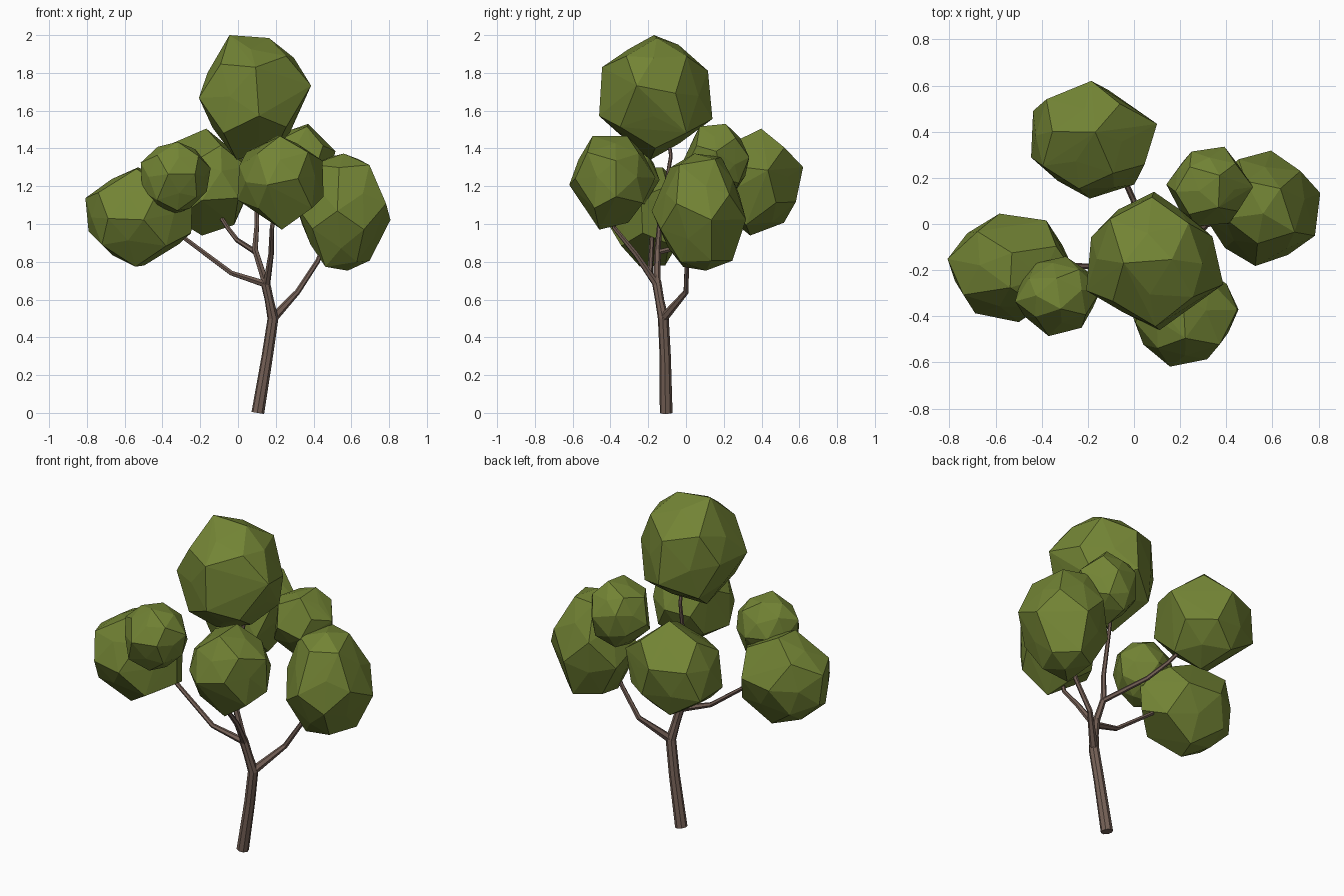
import bpy, bmesh, random
from mathutils import Vector, Euler

if "Cube" in bpy.data.objects:
    bpy.data.objects.remove(bpy.data.objects["Cube"])

random.seed(4)


def material(name, color):
    m = bpy.data.materials.new(name)
    m.diffuse_color = (*color, 1)
    m.use_nodes = True
    m.node_tree.nodes["Principled BSDF"].inputs["Base Color"].default_value = m.diffuse_color
    return m


LEAF = material("leaf_green", (0.17, 0.23, 0.035))
BARK = material("bark_brown", (0.18, 0.12, 0.095))


def limb(name, points, bevel_resolution):
    """Tapered faceted tube through (x, y, z, radius) points."""
    cu = bpy.data.curves.new(name, 'CURVE')
    cu.dimensions = '3D'
    cu.bevel_depth = 1.0
    cu.bevel_resolution = bevel_resolution
    cu.use_fill_caps = True
    sp = cu.splines.new('POLY')
    sp.points.add(len(points) - 1)
    for p, (x, y, z, r) in zip(sp.points, points):
        p.co = (x, y, z, 1)
        p.radius = r
    sp.use_smooth = False
    cu.materials.append(BARK)
    ob = bpy.data.objects.new(name, cu)
    bpy.context.collection.objects.link(ob)


# Base points of a raised dodecahedron
src = bmesh.new()
bmesh.ops.create_icosphere(src, subdivisions=1, radius=1)
BASE = [f.calc_center_median().normalized() for f in src.faces]
BASE += [v.co.normalized() * 0.89 for v in src.verts]
src.free()


def fitted_points():
    """Randomly turned and jittered base points, stretched to a -1..1 box."""
    rot = Euler([random.uniform(0, 6.28) for _ in range(3)]).to_matrix()
    pts = [rot @ (p + Vector([random.uniform(-0.07, 0.07) for _ in range(3)])) for p in BASE]
    lo = [min(p[i] for p in pts) for i in range(3)]
    hi = [max(p[i] for p in pts) for i in range(3)]
    return [Vector([(p[i] - lo[i]) / (hi[i] - lo[i]) * 2 - 1 for i in range(3)]) for p in pts]


def foliage(name, center, radii):
    """Irregular faceted ball filling the given half sizes without bulging corners."""
    pts = min((fitted_points() for _ in range(60)), key=lambda ps: sum(p.length for p in ps))
    bm = bmesh.new()
    for p in pts:
        bm.verts.new([p[i] * radii[i] for i in range(3)])
    bmesh.ops.convex_hull(bm, input=bm.verts)
    bmesh.ops.delete(bm, geom=[v for v in bm.verts if not v.link_faces], context='VERTS')
    bmesh.ops.recalc_face_normals(bm, faces=bm.faces)
    me = bpy.data.meshes.new(name)
    bm.to_mesh(me)
    bm.free()
    me.materials.append(LEAF)
    ob = bpy.data.objects.new(name, me)
    ob.location = center
    bpy.context.collection.objects.link(ob)


# Trunk
limb("trunk", [(0.105, -0.105, 0, 0.034), (0.155, -0.11, 0.3, 0.03),
               (0.185, -0.12, 0.5, 0.029), (0.165, -0.14, 0.6, 0.024),
               (0.145, -0.155, 0.69, 0.025), (0.138, -0.157, 0.73, 0.014)], 2)

# Branches
limb("branch_right", [(0.185, -0.12, 0.5, 0.024), (0.315, 0.0, 0.64, 0.015),
                      (0.42, 0.005, 0.8, 0.013), (0.5, 0.03, 0.98, 0.01)], 1)
limb("branch_left", [(0.15, -0.155, 0.68, 0.02), (-0.035, -0.19, 0.74, 0.014),
                     (-0.29, -0.18, 0.93, 0.012), (-0.4, -0.18, 1.0, 0.01)], 1)
limb("branch_front", [(0.15, -0.15, 0.67, 0.02), (0.175, -0.265, 0.84, 0.015),
                      (0.18, -0.38, 0.98, 0.012), (0.2, -0.39, 1.1, 0.01)], 1)
limb("branch_top", [(0.145, -0.155, 0.69, 0.02), (0.09, -0.15, 0.865, 0.017),
                    (0.1, -0.14, 1.0, 0.013), (0.095, -0.08, 1.36, 0.01),
                    (0.09, -0.1, 1.5, 0.01)], 1)
limb("branch_back", [(0.095, -0.15, 0.85, 0.015), (-0.005, 0.11, 0.915, 0.013),
                     (-0.055, 0.22, 0.98, 0.012), (-0.13, 0.33, 1.1, 0.01)], 1)

# Foliage clumps
for name, c, r in [
    ("foliage_top", (0.09, -0.16, 1.67), (0.297, 0.3, 0.33)),
    ("foliage_left", (-0.525, -0.19, 1.037), (0.283, 0.235, 0.263)),
    ("foliage_front_left", (-0.33, -0.313, 1.242), (0.185, 0.173, 0.193)),
    ("foliage_front", (0.225, -0.39, 1.218), (0.228, 0.228, 0.248)),
    ("foliage_right", (0.557, 0.068, 1.063), (0.25, 0.25, 0.31)),
    ("foliage_back_right", (0.328, 0.162, 1.335), (0.188, 0.173, 0.195)),
    ("foliage_back", (-0.173, 0.365, 1.222), (0.273, 0.255, 0.283)),
]:
    foliage(name, c, r)
